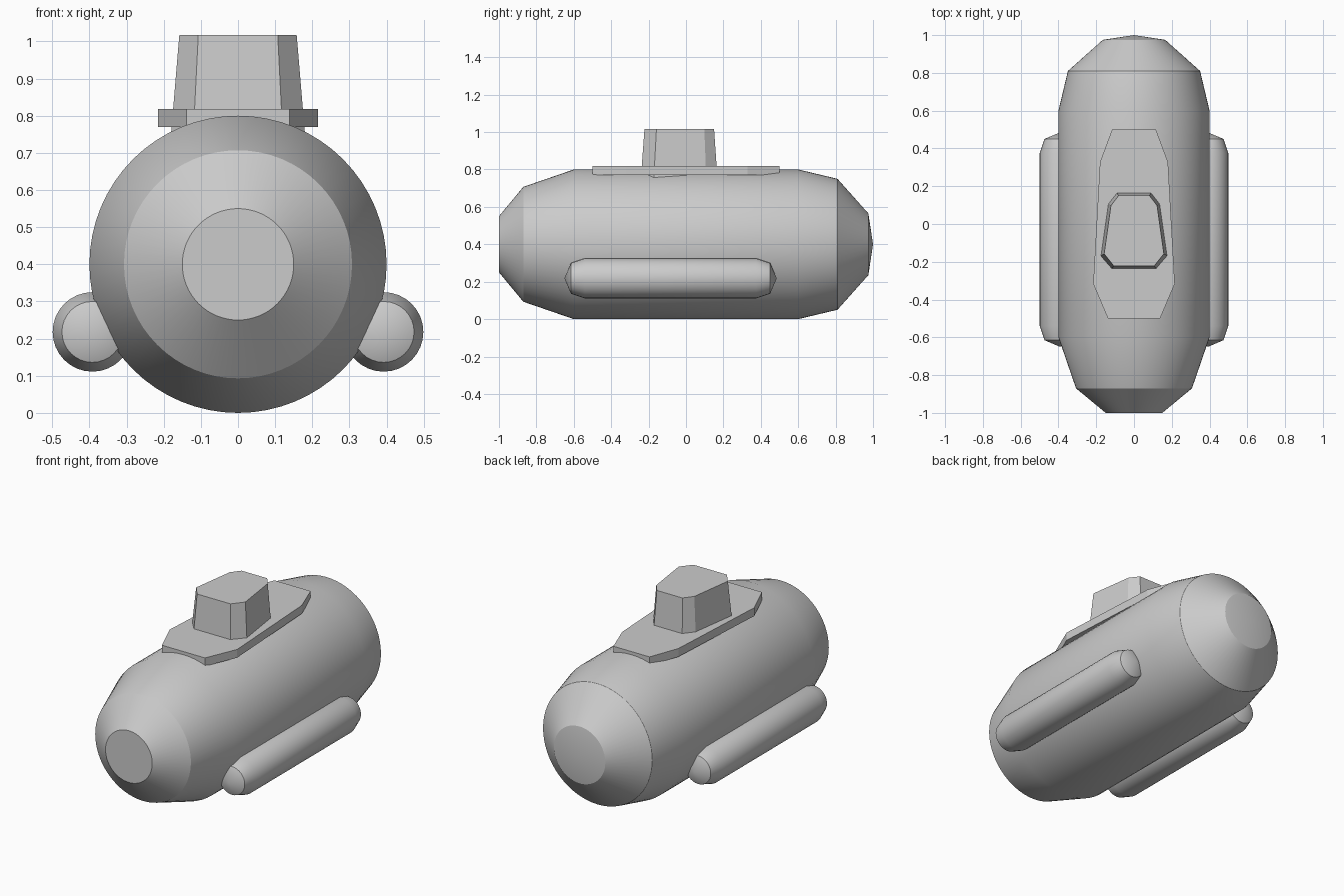
import bpy, bmesh, math

if "Cube" in bpy.data.objects:
    bpy.data.objects.remove(bpy.data.objects["Cube"])

def finish(bm, name, angle=None):
    bmesh.ops.recalc_face_normals(bm, faces=bm.faces)
    mesh = bpy.data.meshes.new(name)
    bm.to_mesh(mesh)
    bm.free()
    obj = bpy.data.objects.new(name, mesh)
    bpy.context.collection.objects.link(obj)
    if angle is not None:
        bpy.ops.object.select_all(action='DESELECT')
        obj.select_set(True)
        bpy.context.view_layer.objects.active = obj
        bpy.ops.object.shade_smooth_by_angle(angle=math.radians(angle))
    return obj

def lathe_y(name, profile, cx, cz, sides):
    """Revolve (y, radius) points about a line parallel to y."""
    bm = bmesh.new()
    rings = []
    for y, r in profile:
        if r == 0:
            rings.append([bm.verts.new((cx, y, cz))])
        else:
            rings.append([bm.verts.new((cx + r * math.cos(2 * math.pi * i / sides), y,
                                        cz + r * math.sin(2 * math.pi * i / sides)))
                          for i in range(sides)])
    for a, b in zip(rings, rings[1:]):
        for i in range(sides):
            j = (i + 1) % sides
            quad = [a[i % len(a)], a[j % len(a)], b[j % len(b)], b[i % len(b)]]
            bm.faces.new(list(dict.fromkeys(quad)))
    for ring in (rings[0], rings[-1]):
        if len(ring) > 1:
            bm.faces.new(ring)
    return finish(bm, name, 30)

def loft_z(name, levels):
    """Join symmetric outlines, each given as its right half, at rising heights."""
    bm = bmesh.new()
    rings = []
    for z, half in levels:
        outline = half + [(-x, y) for x, y in reversed(half)]
        rings.append([bm.verts.new((x, y, z)) for x, y in outline])
    n = len(rings[0])
    for a, b in zip(rings, rings[1:]):
        for i in range(n):
            j = (i + 1) % n
            bm.faces.new((a[i], a[j], b[j], b[i]))
    bm.faces.new(rings[0])
    bm.faces.new(rings[-1])
    return finish(bm, name)

# Main hull: flat nose, shallow pointed stern
lathe_y("hull", [(-1, 0.15), (-0.87, 0.307), (-0.6, 0.4), (0.6, 0.4),
                 (0.81, 0.35), (0.975, 0.165), (1, 0)], 0, 0.4, 64)

# Side ballast tanks
tank = [(-0.65, 0), (-0.615, 0.082), (-0.54, 0.107),
        (0.375, 0.107), (0.45, 0.082), (0.485, 0)]
for side, label in ((-1, "left"), (1, "right")):
    lathe_y("ballast_tank_" + label, tank, side * 0.392, 0.218, 32)

# Deck plate
deck = [(0.138, -0.5), (0.216, -0.317), (0.18, 0.328), (0.116, 0.5)]
loft_z("deck", [(0.77, deck), (0.818, deck)])

# Tapered tower, sunk through the deck
loft_z("tower", [
    (0.755, [(0.12, -0.241), (0.18, -0.172), (0.14, 0.108), (0.093, 0.168)]),
    (1.017, [(0.107, -0.222), (0.158, -0.158), (0.122, 0.098), (0.082, 0.15)])])
